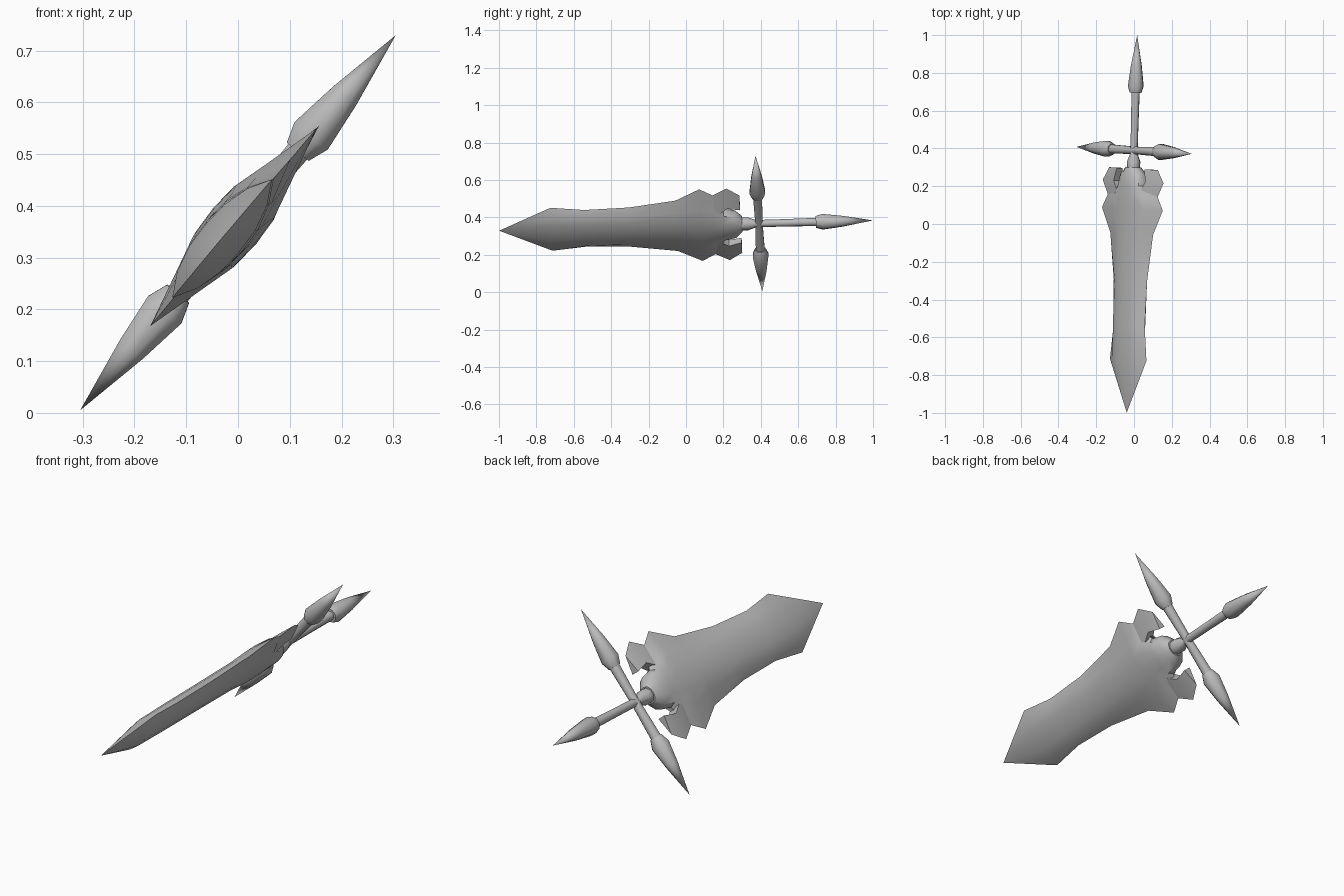
import bpy, bmesh, math
from mathutils import Vector, Matrix

cube = bpy.data.objects.get("Cube")
if cube:
    bpy.data.objects.remove(cube, do_unlink=True)

steel = bpy.data.materials.new("grey steel")
steel.use_nodes = True
grey = (0.5, 0.5, 0.5, 1)
steel.diffuse_color = grey
steel.node_tree.nodes["Principled BSDF"].inputs["Base Color"].default_value = grey

# Sword frame: x across the blade, y along it, z through it, origin at the guard
along = Vector((0.055, 1.99, 0.055)).normalized()
across = Vector((0.61, -0.035, 0.725))
across = (across - along * across.dot(along)).normalized()
through = across.cross(along)
frame = Matrix((across, along, through)).transposed().to_4x4()
frame.translation = (0, 0.39, 0.3675)


def loft(name, rings, turn=Matrix(), angle=40):
    """Skin a list of equal-sized closed rings and cap the ends."""
    bm = bmesh.new()
    rows = [[bm.verts.new(p) for p in ring] for ring in rings]
    n = len(rows[0])
    for a, b in zip(rows, rows[1:]):
        for i in range(n):
            j = (i + 1) % n
            bm.faces.new((a[i], a[j], b[j], b[i]))
    bm.faces.new(rows[0])
    bm.faces.new(rows[-1])
    bmesh.ops.remove_doubles(bm, verts=bm.verts, dist=0.0005)
    bmesh.ops.recalc_face_normals(bm, faces=bm.faces)
    bm.transform(frame @ turn)
    mesh = bpy.data.meshes.new(name)
    bm.to_mesh(mesh)
    bm.free()
    mesh.materials.append(steel)
    obj = bpy.data.objects.new(name, mesh)
    bpy.context.collection.objects.link(obj)
    bpy.ops.object.select_all(action="DESELECT")
    obj.select_set(True)
    bpy.context.view_layer.objects.active = obj
    bpy.ops.object.shade_smooth_by_angle(angle=math.radians(angle))


def spun(name, profile, turn=Matrix(), sides=8):
    """Round part along y from (position, radius) pairs."""
    steps = [math.tau * (i + 0.5) / sides for i in range(sides)]
    loft(name, [[(r * math.cos(a), y, r * math.sin(a)) for a in steps]
                for y, r in profile], turn, 50)


def blade_ring(y, edge, body, thick):
    half = [(edge, 0), (body, 0.6 * thick), (body * 0.5, 0.93 * thick), (0, thick)]
    top = half + [(-x, z) for x, z in half[-2::-1]]
    bottom = [(x, -z) for x, z in top[-2:0:-1]]
    return [(x, y, z) for x, z in top + bottom]


# Blade: position, edge half width, body half width, half thickness
blade = [
    (-1.39, 0, 0, 0), (-1.11, 0.15, 0.105, 0.042), (-0.93, 0.128, 0.1, 0.045),
    (-0.69, 0.137, 0.098, 0.046), (-0.44, 0.176, 0.105, 0.047),
    (-0.31, 0.25, 0.13, 0.052), (-0.24, 0.205, 0.115, 0.054),
    (-0.185, 0.095, 0.085, 0.054), (-0.125, 0.083, 0.07, 0.052),
    (-0.09, 0.04, 0.036, 0.04),
]
loft("blade", [blade_ring(*row) for row in blade])

# Claws beside the hilt: position, outer edge, inner face, half thickness
claw = [(-0.24, 0.205, 0.075, 0.036), (-0.165, 0.25, 0.13, 0.026),
        (-0.097, 0.2, 0.113, 0.02)]
for side, name in ((1, "left_claw"), (-1, "right_claw")):
    loft(name, [[(side * out, y, 0), (side * inn, y, h), (side * inn, y, -h)]
                for y, out, inn, h in claw], angle=30)

# Collar, grip and the spear-shaped ends
spun("collar", [(-0.11, 0.034), (-0.09, 0.036), (-0.06, 0.037), (-0.015, 0.02), (0.0, 0.018)])
spun("grip", [(-0.02, 0.02), (0.15, 0.021), (0.32, 0.023)])
spun("pommel_spike", [(0.305, 0.033), (0.34, 0.044), (0.45, 0.03), (0.61, 0)])
quarter = Matrix.Rotation(math.radians(90), 4, "Z")
spun("crossguard_bar", [(-0.2, 0.026), (0, 0.021), (0.2, 0.026)], quarter)
for turn, name in ((quarter, "right_guard_spike"), (quarter.inverted(), "left_guard_spike")):
    spun(name, [(0.18, 0.03), (0.22, 0.045), (0.32, 0.031), (0.474, 0)], turn)
